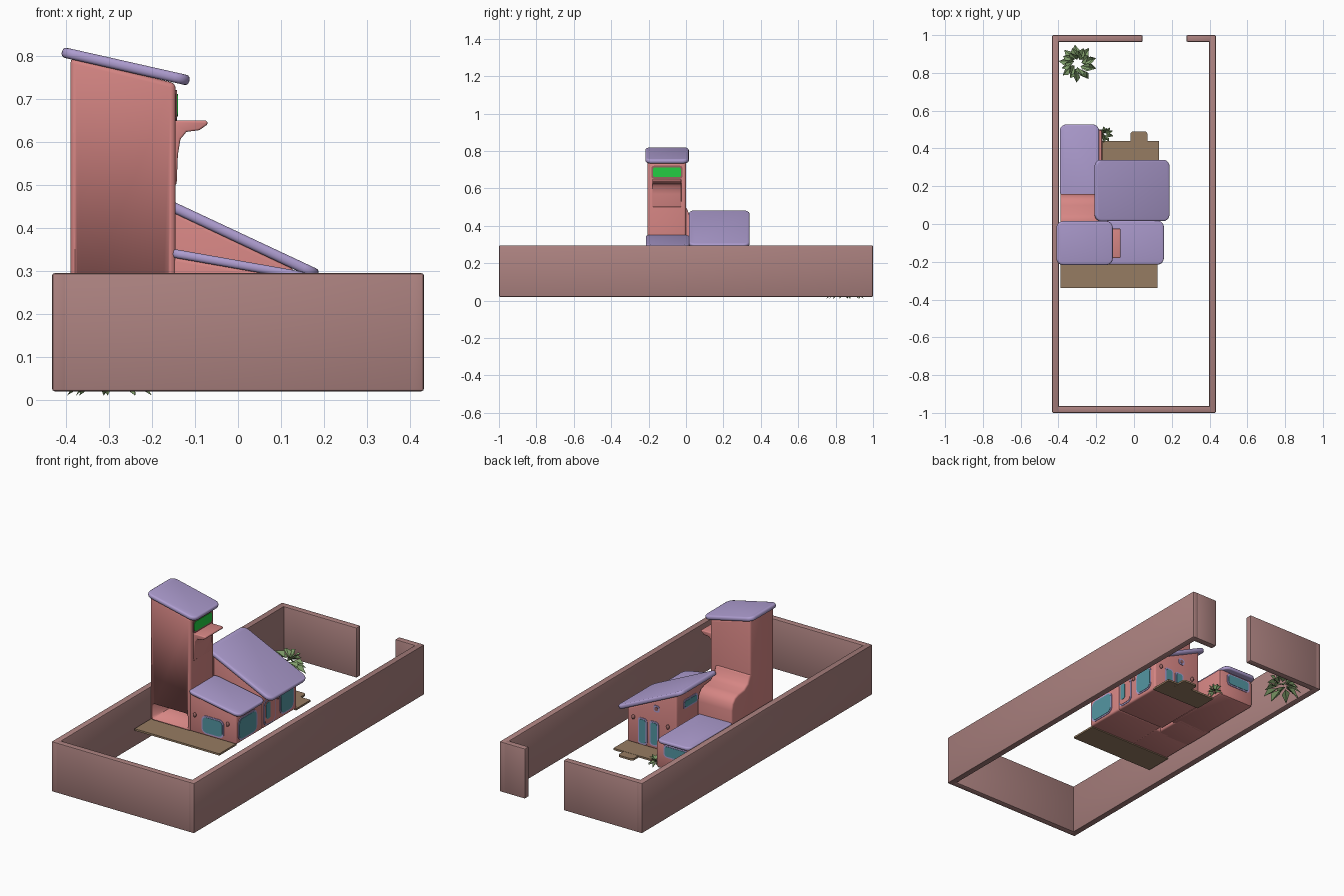
import bpy, bmesh, math, random
from mathutils import Vector, Matrix

if "Cube" in bpy.data.objects:
    bpy.data.objects.remove(bpy.data.objects["Cube"])

random.seed(4)


def material(name, rgb):
    lin = [((c / 255 + 0.055) / 1.055) ** 2.4 for c in rgb]
    m = bpy.data.materials.new(name)
    m.diffuse_color = (*lin, 1)
    m.use_nodes = True
    m.node_tree.nodes["Principled BSDF"].inputs["Base Color"].default_value = m.diffuse_color
    return m


PINK = material("pink plaster", (214, 134, 132))
FENCE = material("dusty brick", (172, 130, 128))
LAVENDER = material("lavender roof", (174, 157, 208))
WOOD = material("brown wood", (150, 124, 98))
GLASS = material("teal glass", (84, 150, 162))
GREEN = material("bright green", (36, 205, 66))
LEAF = material("leaf green", (128, 158, 106))
LAMP = material("lamp rose", (150, 98, 96))


def finish(name, bm, mat, smooth=True):
    bmesh.ops.recalc_face_normals(bm, faces=bm.faces)
    me = bpy.data.meshes.new(name)
    bm.to_mesh(me)
    bm.free()
    me.materials.append(mat)
    ob = bpy.data.objects.new(name, me)
    bpy.context.collection.objects.link(ob)
    if smooth:
        bpy.ops.object.select_all(action='DESELECT')
        ob.select_set(True)
        bpy.context.view_layer.objects.active = ob
        bpy.ops.object.shade_smooth_by_angle(angle=math.radians(40))
    return ob


def prism(name, profile, a, b, mat, axis='y', bevel=0.01, seg=3):
    """Extrude an (x,z) or (y,z) profile along the other horizontal axis."""
    bm = bmesh.new()
    place = (lambda u, v, t: (u, t, v)) if axis == 'y' else (lambda u, v, t: (t, u, v))
    lo = [bm.verts.new(place(u, v, a)) for u, v in profile]
    hi = [bm.verts.new(place(u, v, b)) for u, v in profile]
    bm.faces.new(lo)
    bm.faces.new(hi)
    n = len(profile)
    for i in range(n):
        j = (i + 1) % n
        bm.faces.new((lo[i], lo[j], hi[j], hi[i]))
    bmesh.ops.recalc_face_normals(bm, faces=bm.faces)
    if bevel:
        sharp = [e for e in bm.edges if e.calc_face_angle() > 0.8]
        bmesh.ops.bevel(bm, geom=sharp, offset=bevel, segments=seg,
                        profile=0.5, affect='EDGES', clamp_overlap=True)
    return finish(name, bm, mat)


def box(name, x, y, z, mat, bevel=0.006):
    return prism(name, [(x[0], z[0]), (x[1], z[0]), (x[1], z[1]), (x[0], z[1])],
                 y[0], y[1], mat, bevel=bevel, seg=2)


def slab(name, size, matrix, mat, radius, edge=0.0):
    """Plate with rounded corners, thin along local z."""
    bm = bmesh.new()
    bmesh.ops.create_cube(bm, size=1)
    bmesh.ops.scale(bm, vec=size, verts=bm.verts)
    up = [e for e in bm.edges if abs(e.verts[0].co.z - e.verts[1].co.z) > 1e-5]
    bmesh.ops.bevel(bm, geom=up, offset=radius, segments=5, profile=0.5, affect='EDGES')
    if edge:
        rim = [e for e in bm.edges if abs(e.verts[0].co.z - e.verts[1].co.z) < 1e-5]
        bmesh.ops.bevel(bm, geom=rim, offset=edge, segments=3, profile=0.5, affect='EDGES')
    bm.transform(matrix)
    return finish(name, bm, mat)


def roof(name, left, right, y, t=0.024):
    """Sloped roof given the top line from left (x,z) to right (x,z)."""
    dx, dz = right[0] - left[0], right[1] - left[1]
    length, ang = math.hypot(dx, dz), math.atan2(-dz, dx)
    mid = Vector(((left[0] + right[0]) / 2, (y[0] + y[1]) / 2, (left[1] + right[1]) / 2 - t / 2))
    return slab(name, (length, y[1] - y[0], t),
                Matrix.Translation(mid) @ Matrix.Rotation(ang, 4, 'Y'), LAVENDER, 0.035, t * 0.4)


def plate(name, centre, normal, w, h, mat, out, radius):
    n = Vector(normal)
    rot = n.to_track_quat('Z', 'Y').to_matrix().to_4x4()
    slab(name, (w, h, 0.008), Matrix.Translation(Vector(centre) + n * out) @ rot, mat, radius)


def window(name, centre, normal, w, h, mat=GLASS):
    plate(name + "_frame", centre, normal, w, h, LAVENDER, -0.001, min(w, h) * 0.28)
    plate(name + "_pane", centre, normal, w - 0.016, h - 0.016, mat, 0.001, min(w, h) * 0.22)


def lamp(name, centre):
    bm = bmesh.new()
    bmesh.ops.create_uvsphere(bm, u_segments=12, v_segments=8, radius=0.009)
    bm.transform(Matrix.Translation(centre) @ Matrix.Diagonal((1, 1, 1.4, 1)))
    finish(name, bm, LAMP)


def plant(name, centre, radius, height, rings):
    """Rosette of folded pointed leaves."""
    bm = bmesh.new()
    c = Vector(centre)
    for count, r0, r1, z0, z1 in rings:
        for i in range(count):
            a = math.tau * (i + random.uniform(-0.2, 0.2)) / count
            d, s = Vector((math.cos(a), math.sin(a), 0)), Vector((-math.sin(a), math.cos(a), 0))
            up = Vector((0, 0, height))
            base = c + d * r0 * radius + up * z0
            tip = c + d * r1 * radius + s * 0.35 * radius + up * z1
            mid = (base + tip) / 2 + up * 0.15
            p = [bm.verts.new(q) for q in
                 (base, mid + s * 0.24 * radius, tip, mid - s * 0.24 * radius)]
            bm.faces.new((p[0], p[1], p[2]))
            bm.faces.new((p[0], p[2], p[3]))
    finish(name, bm, LEAF, smooth=False)


# Perimeter fence with a gateway at the back
FZ = (0.02, 0.295)
box("fence_left", (-0.433, -0.397), (-1, 1), FZ, FENCE)
box("fence_right", (0.397, 0.433), (-1, 1), FZ, FENCE)
box("fence_front", (-0.41, 0.41), (-1, -0.964), FZ, FENCE)
box("fence_back_left", (-0.41, 0.045), (0.964, 1), FZ, FENCE)
box("fence_back_right", (0.278, 0.41), (0.964, 1), FZ, FENCE)

# Tower with an alcove at the foot of its front
B = 0.12
tower = prism("tower", [(-0.39, B), (-0.145, B), (-0.145, 0.737), (-0.39, 0.797)],
              -0.205, 0.0, PINK, bevel=0.012)
cutter = box("alcove_cutter", (-0.378, -0.16), (-0.4, -0.05), (B + 0.01, 0.215), PINK, 0.015)
cutter.hide_render = True
cutter.hide_viewport = True
cut = tower.modifiers.new("alcove", 'BOOLEAN')
cut.operation, cut.object, cut.solver = 'DIFFERENCE', cutter, 'EXACT'
roof("tower_roof", (-0.41, 0.822), (-0.113, 0.755), (-0.217, 0.015))
prism("tower_ledge", [(-0.16, 0.5), (-0.143, 0.5), (-0.14, 0.57), (-0.134, 0.607),
                      (-0.12, 0.624), (-0.09, 0.628), (-0.07, 0.642), (-0.073, 0.651),
                      (-0.16, 0.651)], -0.18, -0.025, PINK, bevel=0.006)
plate("screen_surround", (-0.145, -0.102, 0.686), (1, 0, 0), 0.166, 0.07, LAMP, -0.001, 0.014)
plate("tower_screen", (-0.145, -0.102, 0.686), (1, 0, 0), 0.15, 0.052, GREEN, 0.001, 0.012)

# Curved shoulder behind the tower
prism("tower_shoulder", [(-0.03, B), (0.16, B), (0.16, 0.36), (0.152, 0.395), (0.13, 0.42),
                         (0.1, 0.43), (0.05, 0.436), (0.02, 0.455), (0.002, 0.5), (-0.03, 0.5)],
      -0.39, -0.18, PINK, axis='x', bevel=0.01)

# Three low houses and their roofs
prism("main_house", [(-0.17, B), (0.13, B), (0.13, 0.305), (-0.17, 0.449)], 0.025, 0.325, PINK)
roof("main_roof", (-0.207, 0.487), (0.186, 0.303), (0.015, 0.34))
prism("front_house", [(-0.16, B), (0.13, B), (0.13, 0.284), (-0.16, 0.335)], -0.2, 0.03, PINK)
roof("front_roof", (-0.16, 0.353), (0.158, 0.297), (-0.215, 0.018), 0.02)
box("back_house", (-0.388, -0.167), (0.1, 0.5), (B, 0.275), PINK, 0.015)
roof("back_roof", (-0.393, 0.295), (-0.185, 0.292), (0.14, 0.527), 0.02)

# Wooden decks and step
box("front_deck", (-0.39, 0.125), (-0.34, -0.19), (B - 0.006, B + 0.004), WOOD, 0)
box("back_deck", (-0.17, 0.133), (0.315, 0.44), (B - 0.006, B + 0.004), WOOD, 0)
slab("back_step", (0.09, 0.09, 0.01), Matrix.Translation((0.026, 0.445, B - 0.002)), WOOD, 0.015)

# Windows, doors
window("front_window", (-0.012, -0.2, 0.182), (0, -1, 0), 0.135, 0.1)
window("side_window", (0.13, -0.105, 0.195), (1, 0, 0), 0.165, 0.125)
window("side_door", (0.13, 0.085, 0.2), (1, 0, 0), 0.1, 0.14, PINK)
plate("side_door_glass", (0.13, 0.07, 0.21), (1, 0, 0), 0.036, 0.09, GLASS, 0.003, 0.012)
window("main_side_window", (0.13, 0.235, 0.205), (1, 0, 0), 0.12, 0.135)
window("back_door", (0.035, 0.325, 0.2), (0, 1, 0), 0.055, 0.145)
window("back_window", (-0.035, 0.325, 0.205), (0, 1, 0), 0.055, 0.135)
window("round_window", (-0.05, 0.325, 0.345), (0, 1, 0), 0.036, 0.036, LAMP)
window("high_window", (-0.17, 0.205, 0.375), (-1, 0, 0), 0.12, 0.05)
window("annex_window", (-0.29, 0.5, 0.228), (0, 1, 0), 0.15, 0.07)

# Wall lamps
for i, p in enumerate([(-0.12, -0.204, 0.22), (0.08, -0.204, 0.222), (0.09, 0.329, 0.265),
                       (-0.12, 0.329, 0.265), (0.134, 0.155, 0.25)]):
    lamp(f"wall_lamp_{i}", p)

# Plants
plant("corner_plant", (-0.298, 0.85, 0.01), 0.1, 0.1,
      [(9, 0.3, 0.95, 0.45, 0.0), (8, 0.25, 0.8, 0.6, 0.5), (7, 0.2, 0.6, 0.65, 0.95)])
plant("small_plant", (-0.152, 0.475, B), 0.044, 0.06,
      [(9, 0.1, 0.95, 0.3, 0.1), (7, 0.1, 0.7, 0.3, 0.8)])
